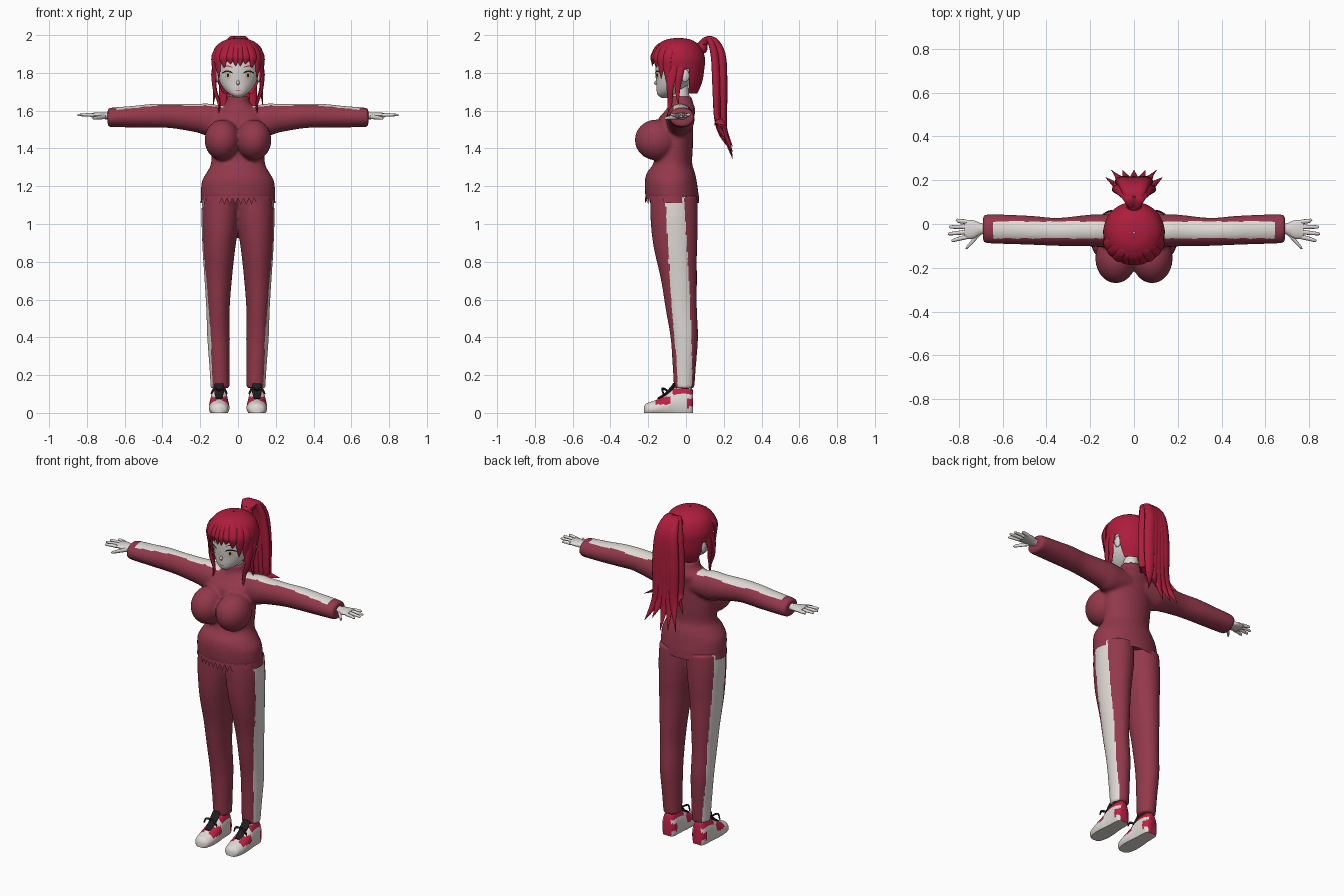
import bpy, bmesh, math, random
from mathutils import Vector
from mathutils.bvhtree import BVHTree

random.seed(4)
X, Y, Z = Vector((1, 0, 0)), Vector((0, 1, 0)), Vector((0, 0, 1))
HEAD = Vector((0, -0.04, 1.8))
SIDES = (("left", 1), ("right", -1))

cube = bpy.data.objects.get("Cube")
if cube:
    bpy.data.objects.remove(cube, do_unlink=True)


def material(name, r, g, b):
    mat = bpy.data.materials.new(name)
    mat.use_nodes = True
    mat.diffuse_color = (r, g, b, 1)
    shader = mat.node_tree.nodes["Principled BSDF"]
    shader.inputs["Base Color"].default_value = (r, g, b, 1)
    shader.inputs["Roughness"].default_value = 0.8
    return mat


CLOTH = material("tracksuit red", 0.29, 0.04, 0.07)
HAIR = material("hair crimson", 0.42, 0.012, 0.045)
WHITE = material("stripe white", 0.74, 0.7, 0.66)
SKIN = material("pale skin", 0.72, 0.68, 0.66)
SHOE_RED = material("shoe red", 0.5, 0.015, 0.06)
BLACK = material("lace black", 0.015, 0.012, 0.015)
GOLD = material("iris gold", 0.62, 0.55, 0.3)


def make(name, verts, faces, mat):
    mesh = bpy.data.meshes.new(name)
    mesh.from_pydata(verts, [], faces)
    bm = bmesh.new()
    bm.from_mesh(mesh)
    bmesh.ops.recalc_face_normals(bm, faces=bm.faces)
    bm.to_mesh(mesh)
    bm.free()
    mesh.materials.append(mat)
    obj = bpy.data.objects.new(name, mesh)
    bpy.context.collection.objects.link(obj)
    return obj


def spline(rows, steps):
    """Smooth curve through rows of numbers."""
    out = []
    for i in range(len(rows) - 1):
        quad = [rows[max(i - 1, 0)], rows[i], rows[i + 1], rows[min(i + 2, len(rows) - 1)]]
        for k in range(steps):
            t = k / steps
            out.append([b + t * (c - a) / 2 + t * t * (a - 2.5 * b + 2 * c - d / 2)
                        + t ** 3 * (1.5 * (b - c) + (d - a) / 2) for a, b, c, d in zip(*quad)])
    return out + [list(rows[-1])]


def loft(name, rows, mat, u=None, v=None, flip=1, sides=32, steps=4, centre=HEAD):
    """Rows are x, y, z and two radii; without u and v the ring follows the path."""
    rows = spline(rows, steps)
    mids = [Vector(r[:3]) for r in rows]
    verts, faces = [], []
    for i, row in enumerate(rows):
        a, b = u, v
        if u is None:
            along = (mids[min(i + 1, len(mids) - 1)] - mids[max(i - 1, 0)]).normalized()
            a = along.cross(mids[i] - centre).normalized()
            b = a.cross(along)
        for k in range(sides):
            w = math.tau * k / sides
            p = mids[i] + a * max(row[3], 0.0005) * math.cos(w) + b * max(row[4], 0.0005) * math.sin(w)
            verts.append((p.x * flip, p.y, p.z))
    for i in range(len(rows) - 1):
        for k in range(sides):
            n = (k + 1) % sides
            faces.append((i * sides + k, i * sides + n, (i + 1) * sides + n, (i + 1) * sides + k))
    faces += [tuple(range(sides)), tuple(range(len(verts) - sides, len(verts)))]
    return make(name, verts, faces, mat)


def ball(name, at, size, mat):
    bpy.ops.mesh.primitive_uv_sphere_add(segments=28, ring_count=18, location=at)
    obj = bpy.context.object
    obj.name, obj.scale = name, size
    obj.data.materials.append(mat)
    return obj


def fuse(name, parts, voxel):
    """Join overlapping parts into one soft skin."""
    bpy.ops.object.select_all(action='DESELECT')
    for p in parts:
        p.select_set(True)
    obj = bpy.context.view_layer.objects.active = parts[0]
    bpy.ops.object.join()
    bpy.ops.object.transform_apply(location=True, rotation=True, scale=True)
    mod = obj.modifiers.new("skin", 'REMESH')
    mod.mode, mod.voxel_size = 'VOXEL', voxel
    mod = obj.modifiers.new("soften", 'SMOOTH')
    mod.iterations, mod.factor = 5, 0.5
    bpy.ops.object.convert(target='MESH')
    obj.name = name
    return obj


def paint(obj, mats, rule):
    obj.data.materials.clear()
    for m in mats:
        obj.data.materials.append(m)
    for f in obj.data.polygons:
        f.material_index = rule(f.center, f.normal)


# Sweater: torso, bust and sleeves in one skin
torso = [(1.675, -.03, .058, .058), (1.635, -.025, .07, .065), (1.6, -.03, .12, .08),
         (1.55, -.055, .148, .095), (1.48, -.055, .15, .092), (1.4, -.062, .145, .098),
         (1.32, -.07, .143, .103), (1.27, -.08, .168, .128), (1.22, -.08, .193, .138),
         (1.14, -.073, .197, .142)]
sleeve = [(.05, -.03, 1.55, .07, .07), (.16, -.03, 1.553, .075, .085), (.22, -.03, 1.56, .071, .075),
          (.35, -.036, 1.572, .064, .065), (.45, -.03, 1.573, .066, .063),
          (.56, -.025, 1.568, .067, .057), (.66, -.022, 1.565, .067, .052), (.69, -.022, 1.563, .062, .049)]
parts = [loft("torso", [(0, y, z, a, b) for z, y, a, b in torso], CLOTH, X, Y)]
for side, s in SIDES:
    parts.append(loft("sleeve", sleeve, CLOTH, Y, Z, s))
    parts.append(ball("bust", (s * .083, -.157, 1.445), (.094, .114, .108), CLOTH))
sweater = fuse("sweater", parts, 0.009)
paint(sweater, (CLOTH, WHITE), lambda c, n: int(
    n.z > 0.3 and -0.065 < c.y < 0.012 and 0.08 < abs(c.x) < 0.64 and c.z > 1.55))

# Zigzag hem, toothed at the front only
count, verts, faces = 84, [], []
for k in range(count):
    w = math.tau * k / count
    x, y = math.cos(w), math.sin(w)
    low = 1.112 if y > -0.3 else (1.102, 1.138)[k % 2]
    verts += [(.194 * x, -.073 + .14 * y, 1.16), (.198 * x, -.073 + .143 * y, low)]
    n = (k + 1) % count
    faces.append((2 * k, 2 * n, 2 * n + 1, 2 * k + 1))
make("hem", verts, faces, CLOTH)

# Trousers with a side stripe
leg = [(.09, -.065, 1.15, .098, .125), (.093, -.063, 1.05, .101, .126), (.097, -.06, .95, .094, .122),
       (.102, -.054, .85, .085, .112), (.105, -.037, .7, .072, .095), (.106, -.025, .55, .062, .083),
       (.103, -.009, .4, .06, .073), (.098, -.009, .25, .054, .062), (.095, -.01, .13, .05, .054)]
trousers = fuse("trousers", [loft("leg", leg, CLOTH, X, Y, s) for _, s in SIDES], 0.009)


def side_stripe(c, n):
    mid = -0.008 - 0.05 * min(max((c.z - 0.25) / 0.85, 0), 1)
    half = 0.034 + 0.016 * min(c.z / 0.6, 1)
    return int(abs(c.y - mid) < half and n.x * c.x > 0 and abs(n.x) > 0.3 and abs(c.x) > 0.1)


paint(trousers, (CLOTH, WHITE), side_stripe)

# Hands
for side, s in SIDES:
    loft(side + "_palm", [(.67, -.022, 1.57, .026, .02), (.7, -.022, 1.572, .026, .018),
                          (.735, -.025, 1.575, .042, .016), (.775, -.025, 1.576, .042, .012)],
         SKIN, Y, Z, s, sides=16)
    for i, reach in enumerate((.815, .845, .85, .835)):
        y = .01 - i * .023
        tip = y * 1.35 + .004
        loft(f"{side}_finger_{i}", [(.765, y, 1.576, .011, .01), (.8, (y + tip) / 2, 1.578, .0095, .009),
                                    (reach - .006, tip, 1.577, .007, .006), (reach, tip, 1.576, .001, .001)],
             SKIN, Y, Z, s, sides=10)
    loft(side + "_thumb", [(.7, -.035, 1.568, .014, .013), (.735, -.075, 1.564, .012, .011),
                           (.762, -.105, 1.56, .008, .008), (.77, -.113, 1.559, .001, .001)],
         SKIN, Y, Z, s, sides=10)

# Sneakers with tongue and laces
shoe = [(-.222, .018, .035), (-.205, .042, .052), (-.155, .054, .07), (-.1, .053, .1),
        (-.06, .048, .135), (-.02, .046, .145), (.02, .043, .14), (.037, .03, .12)]


def shoe_patch(c, n):
    collar = .098 < c.z < .128 and c.y > -.07
    heel = c.y > .005 and .03 < c.z < .075
    toe = -.16 < c.y < -.08 and .045 < c.z < .085 and abs(n.x) > 0.25
    return int(collar or heel or toe)


for side, s in SIDES:
    obj = loft(side + "_sneaker", [(.1, y, top * .35, r, top * .65) for y, r, top in shoe],
               WHITE, X, Z, s, sides=44, steps=7)
    for v in obj.data.vertices:
        v.co.z = max(v.co.z, 0)
    paint(obj, (WHITE, SHOE_RED), shoe_patch)
    ankle = Vector((.1, 0, 0))
    loft(side + "_tongue", [(.1, -.15, .074, .015, .006), (.1, -.105, .102, .024, .008),
                            (.1, -.07, .138, .026, .01), (.1, -.062, .158, .02, .006)],
         BLACK, flip=s, sides=14, centre=ankle)
    for d in (-1, 1):
        loft(side + "_lace", [(.1, -.1, .118, .006, .005), (.1 + d * .025, -.125, .13, .007, .005),
                              (.1 + d * .042, -.12, .1, .004, .004)], BLACK, flip=s, sides=8, centre=ankle)

# Head, neck and ears
face = [(1.668, -.115, .012, .014), (1.684, -.106, .04, .044), (1.71, -.088, .07, .068),
        (1.75, -.066, .096, .092), (1.8, -.05, .11, .112), (1.86, -.045, .117, .115),
        (1.93, -.04, .1, .1), (1.965, -.04, .04, .04)]
head = loft("head", [(0, y, z, a, b) for z, y, a, b in face], SKIN, X, Y, sides=40)
loft("neck", [(0, -.02, 1.6, .045, .045), (0, -.03, 1.74, .04, .042)], SKIN, X, Y)
loft("nose", [(0, -.155, 1.762, .005, .004), (0, -.164, 1.746, .008, .007), (0, -.155, 1.735, .004, .004)],
     SKIN, X, Y, sides=10)
for side, s in SIDES:
    ball(side + "_ear", (s * .112, -.005, 1.785), (.014, .022, .034), SKIN)

# Painted face features, draped on the head
bm = bmesh.new()
bm.from_mesh(head.data)
skin_tree = BVHTree.FromBMesh(bm)


def feature(name, x, z, rx, rz, mat, lift, bend=0):
    n, verts, faces = 24, [], []
    for r in (0.02, 0.35, 0.7, 1):
        for k in range(n):
            w = math.tau * k / n
            px = x + rx * r * math.cos(w)
            pz = z + rz * r * math.sin(w) - bend * (r * math.cos(w)) ** 2
            hit = skin_tree.ray_cast(Vector((px, -1, pz)), Y)[0]
            verts.append((px, hit.y - lift, pz))
    for i in range(3):
        for k in range(n):
            m = (k + 1) % n
            faces.append((i * n + k, i * n + m, i * n + n + m, i * n + n + k))
    make(name, verts, faces + [tuple(range(n))], mat)


for side, s in SIDES:
    feature(side + "_eye", s * .055, 1.786, .027, .021, WHITE, .002)
    feature(side + "_iris", s * .053, 1.786, .015, .02, GOLD, .0035)
    feature(side + "_pupil", s * .053, 1.787, .006, .01, BLACK, .005)
    feature(side + "_lash", s * .056, 1.809, .031, .005, BLACK, .005, .013)
    feature(side + "_brow", s * .056, 1.836, .028, .003, HAIR, .003, .008)
feature("mouth", 0, 1.705, .014, .0022, SHOE_RED, .002)

# Hair cap with a face opening
cap = [(1.69, -.015, .085, .075), (1.75, -.028, .117, .113), (1.82, -.035, .134, .132),
       (1.88, -.037, .139, .137), (1.94, -.04, .117, .117), (1.975, -.04, .065, .068), (1.986, -.04, .004, .004)]
scalp = loft("hair_cap", [(0, y, z, a, b) for z, y, a, b in cap], HAIR, X, Y, sides=48, steps=6)
bm = bmesh.new()
bm.from_mesh(scalp.data)
gap = [f for f in bm.faces if len(f.verts) > 4 or (f.calc_center_median().y < 0.015
       and f.calc_center_median().z < (1.865 if f.calc_center_median().y < -0.08 else 1.82))]
bmesh.ops.delete(bm, geom=gap, context='FACES')
bm.to_mesh(scalp.data)
bm.free()

# Fringe and side locks
for side, s in SIDES:
    for i, (x, y, tip, w) in enumerate(((.012, -.178, 1.835, .018), (.04, -.172, 1.845, .022),
                                        (.075, -.158, 1.825, .024), (.102, -.132, 1.77, .024),
                                        (.12, -.1, 1.735, .026))):
        loft(f"{side}_fringe_{i}", [(x * .25, -.085, 1.972, .012, .006), (x * .75, y * .82, 1.945, w, .009),
                                    (x * 1.05, y, 1.89, w, .009), (x * 1.03, y, (1.89 + tip) / 2, w * .8, .007),
                                    (x * .97, y, tip, .001, .001)], HAIR, flip=s, sides=10)
    loft(side + "_long_lock", [(.115, -.06, 1.88, .02, .01), (.128, -.075, 1.8, .028, .011),
                               (.122, -.085, 1.71, .018, .01), (.1, -.085, 1.64, .013, .008),
                               (.103, -.095, 1.575, .001, .001)], HAIR, flip=s, sides=10)
    loft(side + "_short_lock", [(.12, -.02, 1.86, .02, .01), (.133, -.035, 1.79, .02, .009),
                                (.125, -.045, 1.71, .014, .008), (.13, -.04, 1.63, .001, .001)],
         HAIR, flip=s, sides=10)

# Ponytail: overlapping locks that fan out to curled tips
ball("hair_tie", (0, .085, 1.935), (.035, .03, .035), HAIR)
for i in range(11):
    s = (i - 5) / 5
    layer = .022 if i % 2 else -.012
    tip = 1.345 + .2 * abs(s) * random.random() + (.07 if i % 2 == 0 else 0)
    loft(f"ponytail_{i}", [(.01 * s, .07, 1.93, .02, .016), (.022 * s, .125 + layer / 3, 1.978, .03, .018),
                           (.05 * s, .165 + layer, 1.9, .034, .022), (.068 * s, .175 + layer, 1.72, .034, .022),
                           (.07 * s, .178 + layer, 1.56, .028, .016),
                           (.085 * s, .19 + layer, (1.56 + tip) / 2, .02, .01),
                           (.13 * s, .225 + layer, tip, .001, .001)], HAIR, sides=12)

# Smooth shading everywhere, sharp folds kept
bpy.ops.object.select_all(action='DESELECT')
for obj in bpy.context.scene.objects:
    if obj.type == 'MESH':
        obj.select_set(True)
        bpy.context.view_layer.objects.active = obj
bpy.ops.object.shade_smooth_by_angle(angle=math.radians(50))
